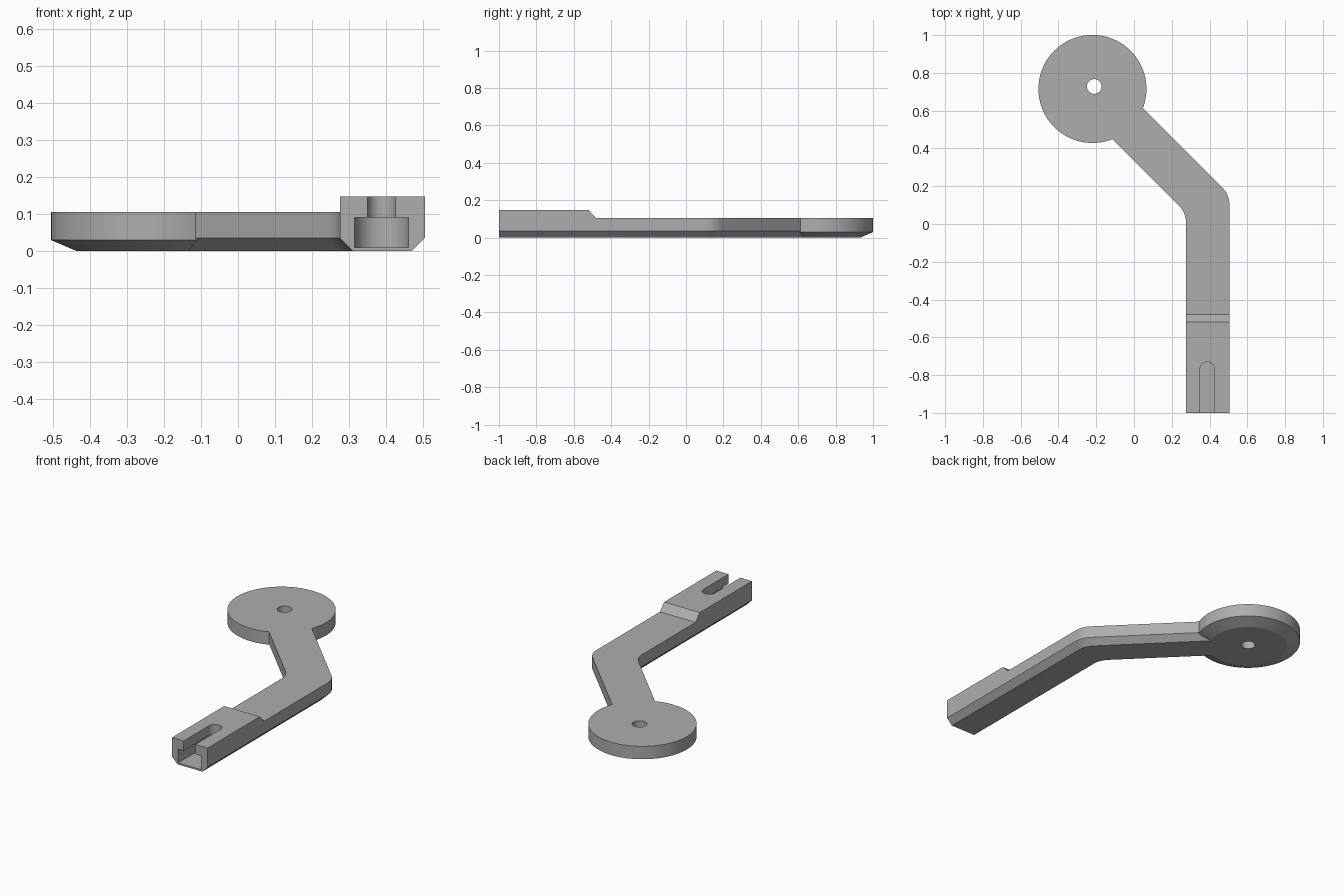
import bpy, bmesh
from math import sin, cos, pi, tan, radians
from mathutils import Vector

if "Cube" in bpy.data.objects:
    bpy.data.objects.remove(bpy.data.objects["Cube"], do_unlink=True)

grey = bpy.data.materials.new("plain grey")
grey.use_nodes = True
GREY = (0.42, 0.42, 0.42, 1)
grey.diffuse_color = GREY
grey.node_tree.nodes["Principled BSDF"].inputs["Base Color"].default_value = GREY


def loft(name, rings, closed=True):
    """Skin equal-length closed rings and cap both ends."""
    bm = bmesh.new()
    loops = [[bm.verts.new(p) for p in ring] for ring in rings]
    n = len(loops[0])
    for a, b in zip(loops, loops[1:]):
        for i in range(n):
            j = (i + 1) % n
            bm.faces.new((a[i], a[j], b[j], b[i]))
    bm.faces.new(loops[0][::-1])
    bm.faces.new(loops[-1])
    bmesh.ops.recalc_face_normals(bm, faces=bm.faces)
    mesh = bpy.data.meshes.new(name)
    bm.to_mesh(mesh)
    bm.free()
    mesh.materials.append(grey)
    obj = bpy.data.objects.new(name, mesh)
    bpy.context.collection.objects.link(obj)
    return obj


def circle(x, y, z, r, n):
    return [(x + r * cos(2 * pi * i / n), y + r * sin(2 * pi * i / n), z) for i in range(n)]


def combine(target, tool, operation):
    """Apply a boolean and discard the tool object."""
    tool.hide_render = True
    mod = target.modifiers.new(operation.lower(), "BOOLEAN")
    mod.operation, mod.solver, mod.object = operation, "EXACT", tool
    bpy.context.view_layer.objects.active = target
    bpy.ops.object.modifier_apply(modifier=mod.name)
    bpy.data.objects.remove(tool, do_unlink=True)


# Bent arm: a chamfered section follows a straight run, a rounded elbow and a diagonal run
HALF, CHAMFER, TOP, RAISED = 0.115, 0.035, 0.105, 0.147
ARM_X, ELBOW_Y, REACH, ROUND = 0.39, 0.107, 0.79, 0.05
diagonal = Vector((-1, 1)).normalized()
normal = Vector((1, 1)).normalized()


def rail(offset):
    x = ARM_X + offset
    corner = Vector((x, ELBOW_Y + offset * tan(pi / 8)))
    radius = ROUND / tan(pi / 8)
    centre = corner + Vector((-radius, -ROUND))
    arc = [centre + radius * Vector((cos(a), sin(a)))
           for a in (radians(45 * i / 8) for i in range(9))]
    end = Vector((ARM_X, ELBOW_Y)) + diagonal * REACH + normal * offset
    return [Vector((x, y)) for y in (-1, -0.52, -0.48)] + arc + [end]


section = [(CHAMFER - HALF, 0), (-HALF, CHAMFER), (-HALF, TOP),
           (HALF, TOP), (HALF, CHAMFER), (HALF - CHAMFER, 0)]
rails = [rail(o) for o, z in section]
rings = []
for s in range(len(rails[0])):
    top = RAISED if s < 2 else TOP
    rings.append([(*r[s], top if z == TOP else z) for r, (o, z) in zip(rails, section)])
arm = loft("bent_arm_with_disc", rings)

# Round disc with a shallow conical underside edge
DX, DY, DR = -0.22, 0.715, 0.286
disc = loft("disc", [circle(DX, DY, z, r, 96)
                     for z, r in ((0, DR - 0.07), (0.03, DR), (TOP, DR))])
combine(arm, disc, "UNION")

# Pivot hole through the disc
hole = loft("hole_cutter", [circle(-0.21, 0.728, z, 0.039, 40) for z in (-0.1, 0.3)])
combine(arm, hole, "DIFFERENCE")


# Stepped slot, open at the front end: wide chamber below, narrow neck above
def slot(name, radius, bottom, top):
    x, y = 0.388, -0.768
    outline = [(x - radius, -1.1), (x + radius, -1.1)]
    outline += [(x + radius * cos(pi * i / 20), y + radius * sin(pi * i / 20)) for i in range(21)]
    return loft(name, [[(*p, z) for p in outline] for z in (bottom, top)])


combine(arm, slot("chamber_cutter", 0.073, 0.01, 0.09), "DIFFERENCE")
combine(arm, slot("neck_cutter", 0.038, 0.05, 0.3), "DIFFERENCE")

# Merge coplanar pieces and keep crisp edges
bm = bmesh.new()
bm.from_mesh(arm.data)
bmesh.ops.remove_doubles(bm, verts=bm.verts, dist=0.0001)
bmesh.ops.dissolve_limit(bm, angle_limit=radians(0.5), verts=bm.verts, edges=bm.edges)
bm.to_mesh(arm.data)
bm.free()
bpy.ops.object.select_all(action="DESELECT")
arm.select_set(True)
bpy.context.view_layer.objects.active = arm
bpy.ops.object.shade_smooth_by_angle(angle=radians(20))
